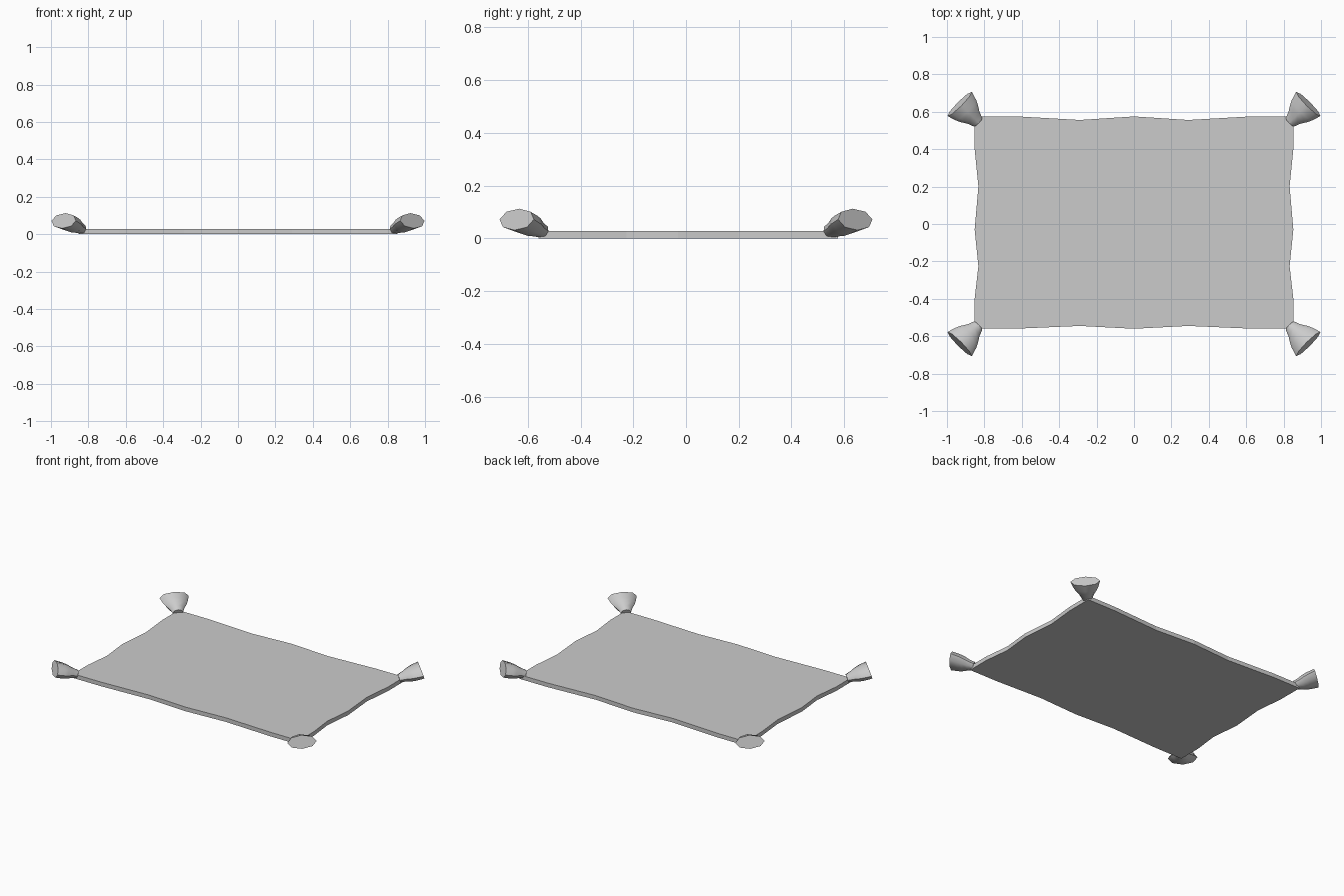
import bpy, bmesh, math
from mathutils import Vector

if "Cube" in bpy.data.objects:
    bpy.data.objects.remove(bpy.data.objects["Cube"])


def finish(name, bm):
    bmesh.ops.recalc_face_normals(bm, faces=bm.faces)
    me = bpy.data.meshes.new(name)
    bm.to_mesh(me)
    bm.free()
    ob = bpy.data.objects.new(name, me)
    bpy.context.collection.objects.link(ob)
    return ob


# Rug: thin slab with gently scalloped edges
T, X = 0.028, 0.852
top = [(-X, 0.576), (-0.64, 0.576), (-0.29, 0.556), (0, 0.575), (0.29, 0.556), (0.64, 0.576), (X, 0.576)]
right = [(X, 0.4), (0.832, 0.2), (X, -0.03), (0.832, -0.225), (X, -0.4)]
bottom = [(X, -0.56), (0.64, -0.56), (0.29, -0.545), (0, -0.56), (-0.29, -0.545), (-0.64, -0.56), (-X, -0.56)]
left = [(-x, y) for x, y in reversed(right)]
bm = bmesh.new()
base = bm.faces.new([bm.verts.new((x, y, 0)) for x, y in top + right + bottom + left])
ext = bmesh.ops.extrude_face_region(bm, geom=[base], use_keep_orig=True)
bmesh.ops.translate(bm, vec=(0, 0, T), verts=[v for v in ext["geom"] if isinstance(v, bmesh.types.BMVert)])
finish("rug", bm)

# Tassels: flattened flaring tubes, pointing outwards and slightly up
# ring: distance along axis, half width, half height
RINGS = [(0, 0.032, 0.026), (0.035, 0.045, 0.032), (0.07, 0.066, 0.041),
         (0.095, 0.077, 0.043), (0.145, 0.092, 0.043)]
TILT = math.radians(18)
SIDES = 8


def tassel(name, sx, sy):
    out = Vector((math.sqrt(0.5), math.sqrt(0.5), 0))
    side = Vector((math.sqrt(0.5), -math.sqrt(0.5), 0))
    up = Vector((0, 0, 1))
    axis = out * math.cos(TILT) + up * math.sin(TILT)
    normal = up * math.cos(TILT) - out * math.sin(TILT)
    start = out * 0.975 + side * 0.205 + up * 0.027
    bm = bmesh.new()
    rings = []
    for d, w, h in RINGS:
        ring = []
        for i in range(SIDES):
            a = 2 * math.pi * i / SIDES
            p = start + axis * d + side * (w * math.cos(a)) + normal * (h * math.sin(a))
            ring.append(bm.verts.new((p.x * sx, p.y * sy, p.z)))
        rings.append(ring)
    for r, s in zip(rings, rings[1:]):
        for i in range(SIDES):
            j = (i + 1) % SIDES
            bm.faces.new((r[i], r[j], s[j], s[i]))
    bm.faces.new(rings[0])
    bm.faces.new(rings[-1])
    ob = finish(name, bm)
    bpy.ops.object.select_all(action="DESELECT")
    ob.select_set(True)
    bpy.context.view_layer.objects.active = ob
    bpy.ops.object.shade_smooth_by_angle(angle=math.radians(50))


for sy, fb in ((-1, "front"), (1, "back")):
    for sx, lr in ((-1, "left"), (1, "right")):
        tassel(f"tassel_{fb}_{lr}", sx, sy)
